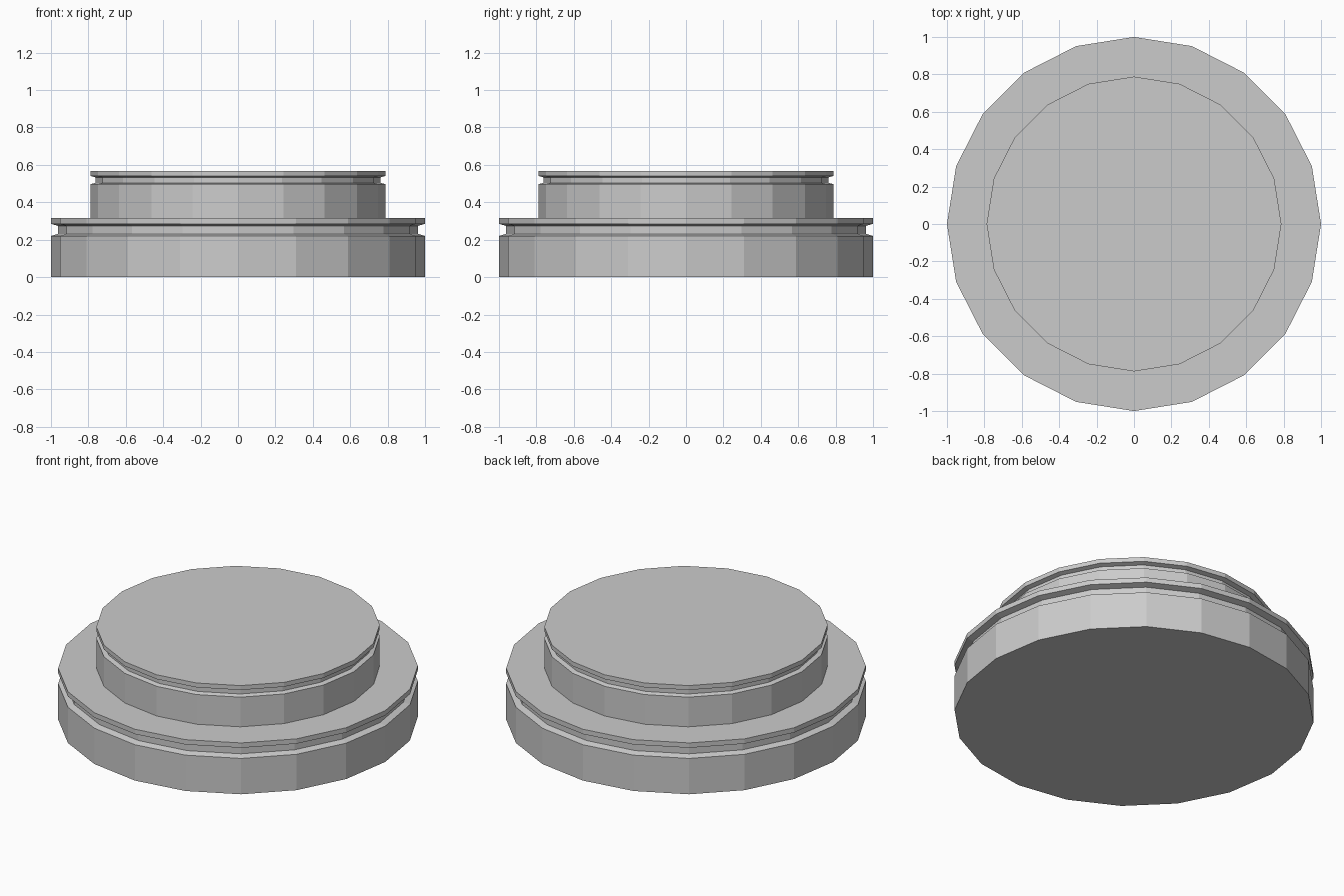
import bpy, bmesh
from math import cos, sin, tau

if "Cube" in bpy.data.objects:
    bpy.data.objects.remove(bpy.data.objects["Cube"])

SIDES = 20


def turned_disc(name, profile):
    """Closed, flat-shaded solid turned from (radius, height) points, bottom to top."""
    bm = bmesh.new()
    rings = [[bm.verts.new((r * cos(tau * i / SIDES), r * sin(tau * i / SIDES), z))
              for i in range(SIDES)] for r, z in profile]
    for low, high in zip(rings, rings[1:]):
        for i in range(SIDES):
            j = (i + 1) % SIDES
            bm.faces.new((low[i], low[j], high[j], high[i]))
    bm.faces.new(rings[0][::-1])
    bm.faces.new(rings[-1])
    mesh = bpy.data.meshes.new(name)
    bm.to_mesh(mesh)
    bm.free()
    obj = bpy.data.objects.new(name, mesh)
    bpy.context.collection.objects.link(obj)
    return obj


def grooved_profile(radius, groove_radius, bottom, groove, top):
    """Straight wall, bevelled groove, then a thin lip."""
    g0, g1, g2, g3 = groove
    return [(radius, bottom), (radius, g0), (groove_radius, g1),
            (groove_radius, g2), (radius, g3), (radius, top)]


# Wide lower tier
turned_disc("lower_tier", grooved_profile(
    1.0, 0.963, 0.0, (0.22, 0.231, 0.274, 0.285), 0.315))

# Narrower upper tier
turned_disc("upper_tier", grooved_profile(
    0.788, 0.761, 0.315, (0.497, 0.504, 0.533, 0.541), 0.568))
